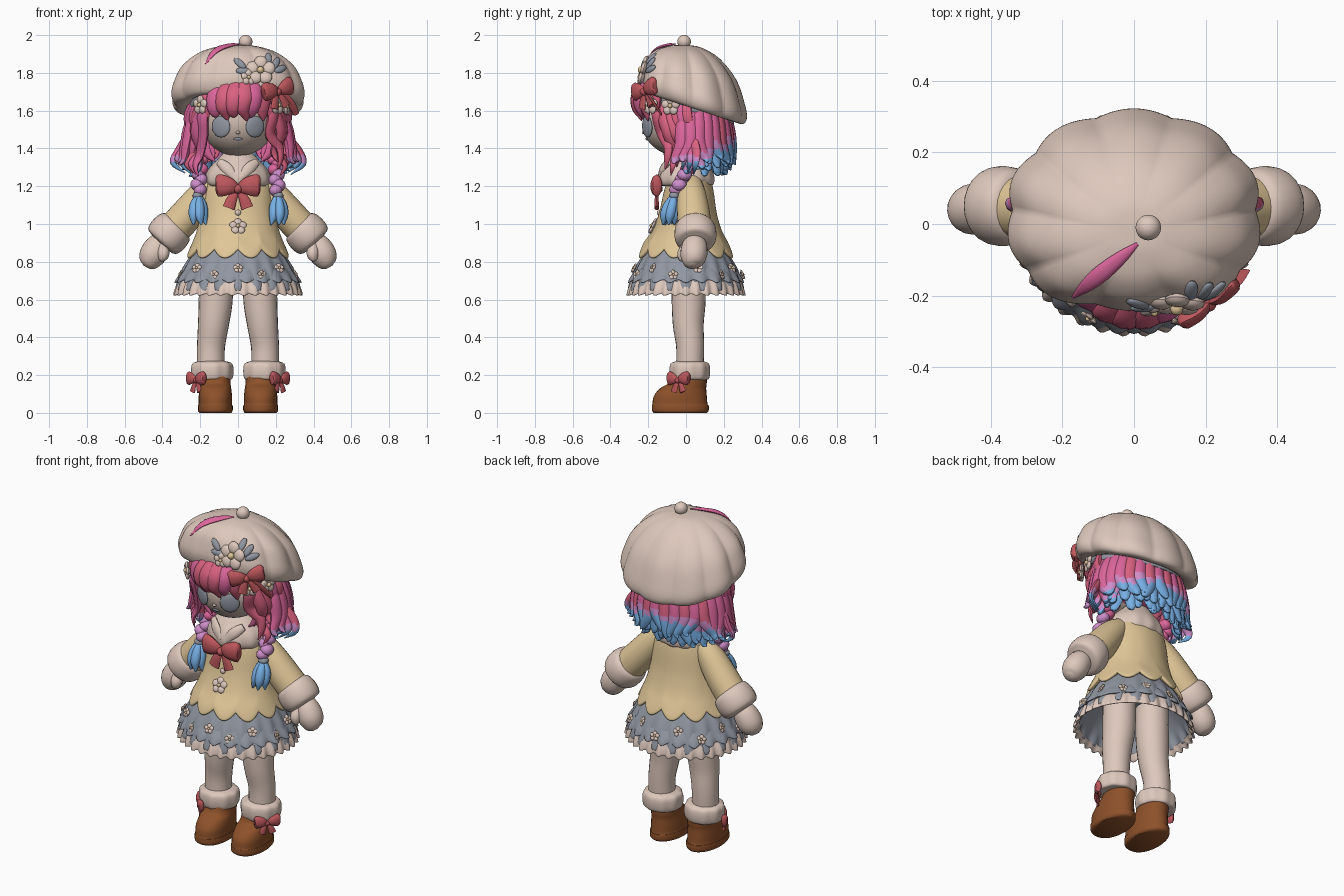
import bpy, bmesh, math, random
from mathutils import Vector, Matrix, Quaternion
from mathutils.bvhtree import BVHTree

random.seed(4)
cube = bpy.data.objects.get("Cube")
if cube:
    bpy.data.objects.remove(cube)


def material(name, rgb):
    m = bpy.data.materials.new(name)
    m.use_nodes = True
    color = [(c / 255) ** 2.2 for c in rgb] + [1]
    m.diffuse_color = color
    m.node_tree.nodes["Principled BSDF"].inputs["Base Color"].default_value = color
    return m


CREAM = material("cream", (221, 199, 187))
SKIN = material("skin", (204, 184, 172))
TAN = material("tan", (223, 197, 150))
SLATE = material("slate", (144, 149, 160))
PINK = material("pink", (219, 102, 154))
ROSE = material("rose", (217, 98, 128))
LILAC = material("lilac", (204, 140, 200))
BLUE = material("blue", (118, 174, 228))
RED = material("red", (188, 88, 93))
BROWN = material("brown", (140, 82, 46))


def finish(name, bm, mats, rule=None):
    """Turn a bmesh into a smooth shaded object; returns a tree for placing details."""
    bmesh.ops.recalc_face_normals(bm, faces=bm.faces)
    for f in bm.faces:
        f.smooth = True
        if rule:
            f.material_index = rule(f.calc_center_median())
    tree = BVHTree.FromBMesh(bm)
    mesh = bpy.data.meshes.new(name)
    bm.to_mesh(mesh)
    bm.free()
    for m in mats:
        mesh.materials.append(m)
    mesh.set_sharp_from_angle(angle=math.radians(50))
    bpy.context.collection.objects.link(bpy.data.objects.new(name, mesh))
    return tree


def skin_rings(name, rings, mats, rule=None, caps=True):
    bm = bmesh.new()
    loops = [[bm.verts.new(p) for p in ring] for ring in rings]
    n = len(loops[0])
    for a, b in zip(loops, loops[1:]):
        for i in range(n):
            j = (i + 1) % n
            bm.faces.new((a[i], a[j], b[j], b[i]))
    if caps:
        bm.faces.new(loops[0])
        bm.faces.new(loops[-1])
    return finish(name, bm, mats, rule)


def spline(pts, steps):
    """Catmull-Rom samples through points of any dimension."""
    p = [Vector(q) for q in pts]
    p = [2 * p[0] - p[1]] + p + [2 * p[-1] - p[-2]]
    out = []
    for a, b, c, d in zip(p, p[1:], p[2:], p[3:]):
        for k in range(steps):
            t = k / steps
            out.append(b + (c - a) * (t / 2) + (2 * a - 5 * b + 4 * c - d) * (t * t / 2)
                       + (3 * b - a - 3 * c + d) * (t ** 3 / 2))
    return out + [p[-2]]


def loft(name, rows, mats, cx=0, lobes=8, drop=0, n=64, pleat=False, caps=True, front=2):
    """Stack of ellipses with a boxier front half; row = z, x radius, y radius, y centre, ripple, slope."""
    rings = []
    for z, rx, ry, cy, ripple, slope in spline([tuple(r) + (0,) * (6 - len(r)) for r in rows], 4):
        ring = []
        for i in range(n):
            a = math.tau * i / n
            c, s = math.cos(a), math.sin(a)
            w = abs(math.sin(lobes * a / 2)) * 2 - 1.6 if pleat else math.cos(lobes * a)
            e = front if s < 0 else 2
            k = (1 + ripple * w) * (abs(c) ** e + abs(s) ** e) ** (-1 / e)
            ring.append((cx + rx * k * c, cy + ry * k * s, z - slope * ry * k * s - drop * ripple * w))
        rings.append(ring)
    return skin_rings(name, rings, mats, caps=caps)


def tube(name, pts, mats, rule=None, ref=(0, 1, 0), wide=1, thick=1, n=10, frame=None):
    """Tapered tube; each point carries its radius."""
    s = spline(pts, 4)
    rings = []
    for i, q in enumerate(s):
        t = (s[min(i + 1, len(s) - 1)] - s[max(i - 1, 0)]).to_3d().normalized()
        side = t.cross(Vector(ref)).normalized()
        up = side.cross(t)
        ring = []
        for k in range(n):
            a = math.tau * k / n
            p = q.to_3d() + max(q[3], .002) * (side * wide * math.cos(a) + up * thick * math.sin(a))
            ring.append(frame @ p if frame else p)
        rings.append(ring)
    return skin_rings(name, rings, mats, rule)


def blob(name, loc, scale, mat, rot=Quaternion(), detail=20):
    bm = bmesh.new()
    m = Matrix.LocRotScale(Vector(loc), rot, Vector(scale))
    bmesh.ops.create_uvsphere(bm, u_segments=detail, v_segments=detail * 2 // 3, radius=1, matrix=m)
    return finish(name, bm, [mat])


def surface(tree, origin, direction):
    loc, normal, *_ = tree.ray_cast(Vector(origin), Vector(direction))
    return loc, normal.to_track_quat('Z', 'Y')


def flower(name, spot, r):
    loc, q = spot
    for i in range(5):
        a = math.tau * i / 5 + .3
        offset = q @ Vector((math.cos(a) * r * .58, math.sin(a) * r * .58, r * .15))
        blob(name + "_petal", loc + offset, (r * .46, r * .46, r * .22), CREAM, q, 10)
    blob(name + "_centre", loc + q @ Vector((0, 0, r * .3)), (r * .25,) * 3, TAN, q, 10)


def bow(name, loc, size, turn=0, roll=0):
    f = (Matrix.Translation(loc) @ Matrix.Rotation(turn, 4, 'Z') @ Matrix.Rotation(roll, 4, 'Y')
         @ Matrix.Scale(size, 4))
    for s in (-1, 1):
        tube(name + "_loop", [(0, 0, 0, .17), (s * .4, -.08, .12, .4), (s * .85, 0, .16, .5), (s, 0, .16, .34)],
             [RED], thick=.5, frame=f)
        tube(name + "_tail", [(0, .05, 0, .1), (s * .25, 0, -.4, .22), (s * .42, 0, -.85, .28)],
             [RED], thick=.4, frame=f)
    blob(name + "_knot", loc, (size * .2, size * .27, size * .22), RED)


# Legs, boots, fur cuffs and boot bows
for s in (-1, 1):
    tube("leg", [(s * .145, .02, .22, .073), (s * .143, .022, .35, .074), (s * .13, .012, .47, .082),
                 (s * .118, .014, .6, .09), (s * .115, .014, .8, .09)], [CREAM], n=24)
    loft("boot", [(0, .084, .14, -.03), (.012, .092, .15, -.03), (.04, .092, .15, -.03), (.046, .088, .146, -.032),
                  (.09, .088, .14, -.03), (.13, .084, .122, -.015), (.16, .08, .1, .01), (.21, .08, .09, .02)],
         [BROWN], cx=s * .12, n=32, front=2.3)
    loft("boot_cuff", [(.175, .08, .08, .02), (.18, .105, .1, .02, .02), (.22, .112, .107, .02, .02),
                       (.26, .105, .1, .02, .02), (.275, .07, .07, .02)], [CREAM], cx=s * .138, lobes=9)
    bow("boot_bow", Vector((s * .222, -.04, .172)), .072, s * .9)

# Skirt with flounce, ruffled hem and scattered blossoms
skirt = loft("skirt", [(.9, .2, .18), (.84, .245, .225, 0, .01), (.76, .29, .268, 0, .025), (.68, .318, .294, 0, .03),
                       (.65, .322, .298, 0, .03), (.66, .31, .287, 0, .03), (.74, .27, .25), (.83, .2, .19)],
             [SLATE], lobes=20, n=120)
loft("skirt_flounce", [(.765, .286, .264, 0, .02), (.725, .313, .29, 0, .03), (.698, .325, .3, 0, .035),
                       (.7, .312, .288, 0, .03)], [SLATE], lobes=22, drop=.25, n=154, caps=False)
loft("skirt_ruffle", [(.7, .31, .286, 0, .02), (.66, .328, .302, 0, .022), (.628, .334, .308, 0, .025),
                      (.63, .324, .298, 0, .02), (.66, .305, .283)], [CREAM], lobes=34, drop=.2, n=204,
     caps=False)
for i in range(14):
    a = math.tau * (i + .5) / 14
    d = Vector((math.cos(a), math.sin(a), 0))
    loc, q = surface(skirt, d + Vector((0, 0, .765 - .035 * (i % 2))), -d)
    flower("skirt_blossom", (loc + d * .008 * (i % 2), q), .027)

# Coat, fur collar and front fastenings
coat = loft("coat", [(1.3, .08, .07, .02), (1.25, .155, .105, .02), (1.18, .182, .13, .015), (1.05, .2, .155, .01, .01),
                     (.95, .224, .19, .005, .018), (.88, .252, .232, 0, .03), (.84, .27, .25, 0, .04),
                     (.828, .266, .246, 0, .04), (.835, .25, .23, 0, .04), (.88, .2, .18)],
            [TAN], lobes=12, drop=.55, n=144, pleat=True)
loft("fur_collar", [(1.38, .07, .07, .01), (1.34, .11, .1, .005), (1.29, .155, .135, 0, .01), (1.24, .172, .148, 0, .02),
                    (1.205, .16, .137, 0, .02), (1.2, .12, .1)], [CREAM], lobes=12)
for s in (-1, 1):
    tube("collar_lapel", [(s * .1, -.09, 1.33, .02), (s * .06, -.122, 1.295, .03), (s * .015, -.14, 1.245, .02)],
         [CREAM], thick=.5)
bow("chest_bow", Vector((0, -.155, 1.185)), .118)
flower("coat_flower", surface(coat, (0, -1, .985), (0, 1, 0)), .045)
blob("coat_button", surface(coat, (0, -1, 1.06), (0, 1, 0))[0], (.016, .012, .016), CREAM, detail=12)

# Sleeves, fur cuffs and mittens
for s in (-1, 1):
    tube("sleeve", [(s * .11, .03, 1.23, .05), (s * .18, .03, 1.16, .075), (s * .27, .04, 1.05, .088),
                    (s * .36, .05, .95, .088)], [TAN], n=24)
    tube("sleeve_cuff", [(s * .315, .05, 1.0, .07), (s * .33, .05, .985, .102), (s * .368, .05, .945, .112),
                         (s * .4, .05, .908, .1), (s * .41, .05, .897, .06)], [CREAM], n=24)
    tube("mitten", [(s * .39, .045, .92, .05), (s * .425, .045, .88, .068), (s * .455, .04, .83, .07),
                    (s * .475, .035, .79, .05), (s * .485, .035, .772, .02)], [CREAM], n=20)
    tube("thumb", [(s * .4, .005, .89, .025), (s * .395, -.015, .845, .032), (s * .4, -.02, .815, .022),
                   (s * .402, -.02, .802, .008)], [CREAM])

# Head and face
head = blob("head", (0, -.035, 1.53), (.19, .195, .17), SKIN, detail=48)
for s in (-1, 1):
    loc, q = surface(head, (s * .09, -1, 1.515), (0, 1, 0))
    blob("eye", loc, (.054, .057, .014), SLATE, q)
loc, q = surface(head, (0, -1, 1.45), (0, 1, 0))
blob("mouth", loc, (.024, .009, .006), SLATE, q)
blob("nose", (0, -.222, 1.485), (.012, .012, .009), SKIN)

# Hair: cap, back locks, side locks and fringe
blob("hair_cap", (0, .045, 1.57), (.225, .19, .2), PINK, detail=32)


def lock(name, pts, shift, ref):
    """Tapering lock whose tip fades through lilac to blue below a height."""
    top = random.choice((PINK, PINK, ROSE))
    tube(name, pts, [top, LILAC, BLUE], lambda c: 0 if c.z > 1.425 + shift else 1 if c.z > 1.39 + shift else 2,
         ref=ref, wide=1.1, thick=.75, n=8)


for layer in range(3):
    for i in range(18):
        a = math.radians(-14 + 208 * i / 17 + 5 * layer)
        x, y, j = math.cos(a), math.sin(a), random.uniform(-.02, .02)
        back = max(y, 0)
        r = 1 - .1 * layer
        tip = 1.345 - .03 * layer + j
        swing = random.uniform(-.2, .2)
        bx, by = math.cos(a + swing), math.sin(a + swing)
        lock("back_lock", [(.19 * x, .04 + .15 * y, 1.66, .03), (.255 * r * x, .03 + .195 * r * y, 1.53, .038),
                           (.28 * r * x, .03 + .212 * r * y, 1.43 + j, .036),
                           (.3 * r * bx, .03 + .222 * r * by, tip + .01, .023),
                           (.33 * r * bx, .03 + .235 * r * by, tip - .015, .003)],
             .035 * back - .06 * (1 - back) - .02 * layer + j, (x, y, 0))
for s in (-1, 1):
    for k in range(6):
        x, y, low = .165 + .014 * k, -.15 + .03 * k, random.uniform(-.03, .03)
        wave = random.uniform(-.025, .025)
        lock("side_lock", [(s * x * .85, y, 1.7, .025), (s * (x + .02), y, 1.58, .034),
                           (s * (x + .025 + wave), y + .025, 1.48, .032),
                           (s * (x + .03 - wave + .008 * k), y + .055, 1.4 + low, .025),
                           (s * (x + .06 + .01 * k), y + .05, 1.335 + low, .017),
                           (s * (x + .045), y + .04, 1.28 + low, .003)],
             -.065 if k > 2 else -.2, (s * .8, -.6, 0))
    for k in range(3):
        lock("inner_lock", [(s * .19, -.04 + .03 * k, 1.52, .03), (s * (.185 - .02 * k), -.05 + .03 * k, 1.43, .034),
                            (s * (.16 - .02 * k), -.06 + .03 * k, 1.37, .022),
                            (s * (.12 + .02 * k), -.07 + .02 * k, 1.33, .003)], -.2, (s * .5, -.8, 0))
for i in range(8):
    u = i / 3.5 - 1
    x, c = .18 * u, 1 - u * u
    flick = random.uniform(-.04, .03)
    tube("fringe_lock", [(x * .7 + .03, -.14 - .05 * c, 1.77, .035), (x * .95 + .01, -.16 - .1 * c, 1.69, .046),
                         (x, -.165 - .105 * c, 1.625, .038), (x + flick * .6, -.165 - .085 * c, 1.58, .024),
                         (x + flick, -.165 - .07 * c, 1.545 + .02 * (i % 2), .003)],
         [PINK if i % 4 == 1 else ROSE], ref=(u * .6, -1, 0), wide=1.1, thick=.6)

# Plaits with ties and tassels
for s in (-1, 1):
    for k in range(8):
        t = k / 7
        roll = Quaternion((0, 1, 0), .5 * (-1) ** k)
        blob("plait", (s * (.195 + .015 * t + .01 * (-1) ** k), .05 - .1 * t, 1.37 - .19 * t),
             (.036, .04, .032), PINK if k < 4 else LILAC, roll, 14)
    blob("plait_tie", (s * .212, -.062, 1.15), (.028, .028, .022), SLATE)
    for k in range(5):
        a = math.tau * k / 5
        dx, dy = math.cos(a), math.sin(a)
        tube("tassel_lock", [(s * .21, -.062, 1.155, .014), (s * .212 + .022 * dx, -.072 + .022 * dy, 1.1, .026),
                             (s * .212 + .028 * dx, -.085 + .028 * dy, 1.045, .026),
                             (s * .205 + .038 * dx, -.092 + .032 * dy, .995, .004)], [BLUE], n=8)

# Beret with band, bobble and trimmings
hat = loft("beret", [(1.947, .012, .012, -.01), (1.94, .1, .08, -.005, .01, .05), (1.9, .207, .165, .012, .025, .15),
                     (1.82, .297, .235, .03, .032, .25), (1.73, .34, .268, .038, .03, .32),
                     (1.665, .354, .28, .04, .025, .34), (1.62, .335, .267, .038, .02, .33),
                     (1.615, .29, .235, .03, .01, .33), (1.64, .23, .2, .02, 0, .33), (1.66, .2, .17, .02, 0, .33)],
           [CREAM], lobes=10, n=140, pleat=True, front=2.6)
loft("beret_band", [(1.65, .25, .235, .01, 0, .3), (1.62, .255, .243, .01, 0, .3), (1.6, .25, .24, .01, 0, .3),
                    (1.61, .23, .2, .01, 0, .3)], [SLATE])
blob("bobble", (.04, -.01, 1.965), (.036,) * 3, CREAM)
streak = []
for t, r in ((0, .005), (.2, .016), (.4, .022), (.6, .024), (.8, .018), (1, .004)):
    p, q = surface(hat, (.01 - .18 * t, -.055 - .145 * t, 3), (0, 0, -1))
    streak.append((*(p + q @ Vector((0, 0, .006))), r))
tube("hat_streak", streak, [PINK], ref=(-.3, -.5, 1), thick=.45)


def on_hat(x, z):
    return surface(hat, (x, -1, z), (0, 1, 0))


flower("hat_flower", on_hat(.12, 1.81), .078)
flower("small_hat_flower", on_hat(.055, 1.775), .04)
for x, z, turn in ((.01, 1.85, .8), (.03, 1.81, 1.5), (.2, 1.85, -.6), (.225, 1.82, -1.2), (.16, 1.875, -.2)):
    loc, q = on_hat(x, z)
    blob("leaf", loc, (.019, .042, .012), SLATE, q @ Quaternion((0, 0, 1), turn), 12)
bow("hat_bow", Vector((.212, -.218, 1.7)), .098, .65, -.2)
tube("hat_ribbon", [(.23, -.21, 1.7, .014), (.28, -.17, 1.64, .02), (.31, -.13, 1.58, .016)],
     [RED], thick=.3)
for x, y, z in ((-.195, -.19, 1.63), (.25, -.08, 1.625), (.205, -.185, 1.63)):
    flower("hair_flower", (Vector((x, y, z)), Vector((x, y, 0)).to_track_quat('Z', 'Y')), .05)
